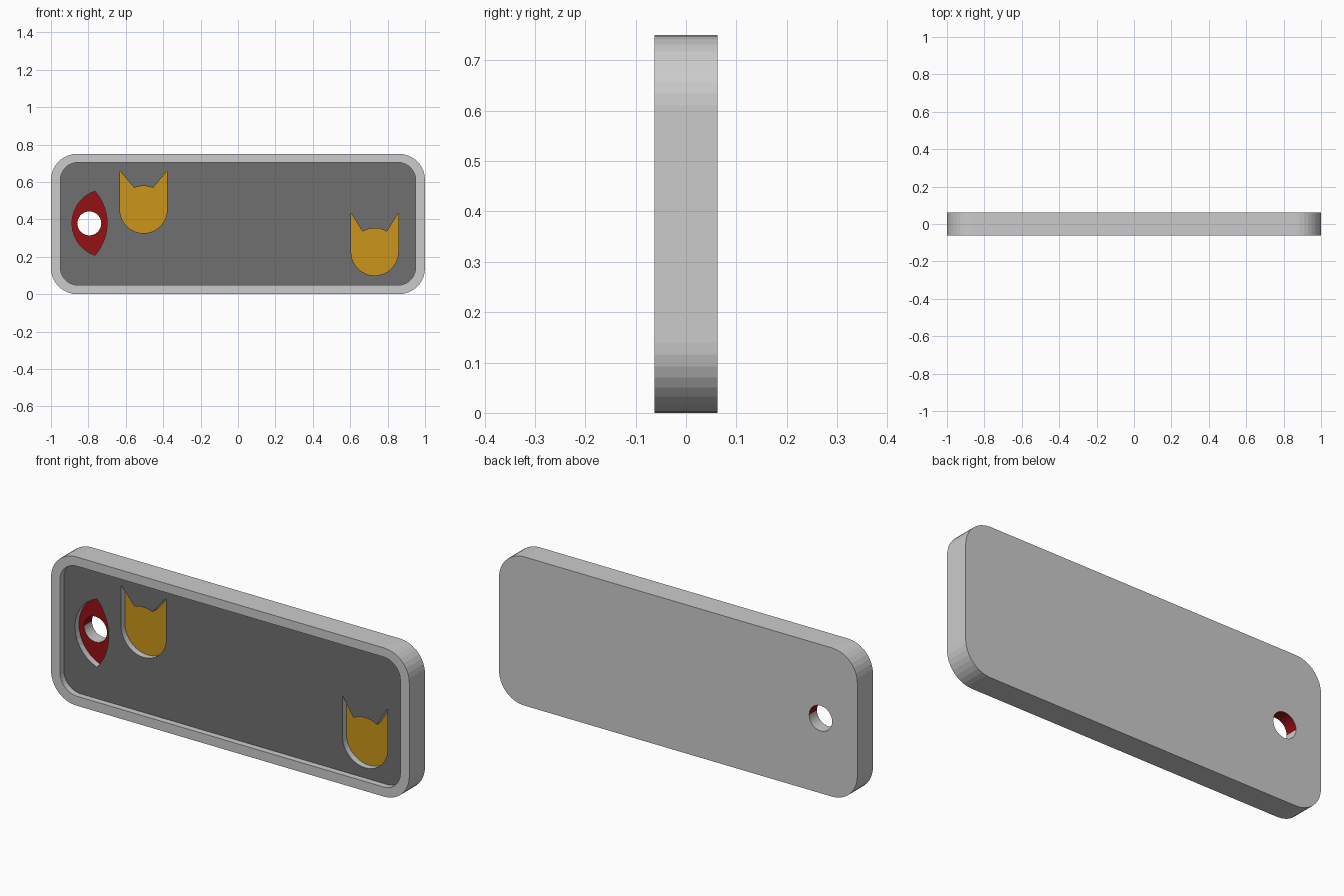
import bpy, bmesh
from math import sin, cos, pi, sqrt, asin, acos

if "Cube" in bpy.data.objects:
    bpy.data.objects.remove(bpy.data.objects["Cube"])


def arc(cx, cz, r, a0, a1, n):
    return [(cx + r * cos(a0 + (a1 - a0) * i / n), cz + r * sin(a0 + (a1 - a0) * i / n))
            for i in range(n + 1)]


def rounded_rect(x, z0, z1, r, n=9):
    pts = []
    for k, (cx, cz) in enumerate([(x - r, z1 - r), (r - x, z1 - r), (r - x, z0 + r), (x - r, z0 + r)]):
        pts += arc(cx, cz, r, k * pi / 2, (k + 1) * pi / 2, n)
    return pts


def cat_head(cx, cz, notch, r=0.126, ear=0.206):
    a = acos(notch / r)
    a = asin(sqrt(r * r - notch * notch) / r)
    pts = [(cx - r, cz + ear)] + arc(cx, cz, r, pi, 2 * pi, 24) + [(cx + r, cz + ear)]
    return pts + arc(cx, cz, r, a, pi - a, 8)


def eye(tip_x, cz, h, left, right, n=14):
    pts = []
    for bulge, side in ((right, 0), (left, pi)):
        r = (h * h + bulge * bulge) / (2 * bulge)
        half = asin(h / r)
        cx = tip_x + (bulge - r) * cos(side)
        pts += arc(cx, cz, r, side - half, side + half, n)[:-1]
    return pts


def prism(name, outline, y0, y1):
    bm = bmesh.new()
    face = bm.faces.new([bm.verts.new((x, y0, z)) for x, z in outline])
    ext = bmesh.ops.extrude_face_region(bm, geom=[face], use_keep_orig=True)
    bmesh.ops.translate(bm, vec=(0, y1 - y0, 0),
                        verts=[v for v in ext["geom"] if isinstance(v, bmesh.types.BMVert)])
    bmesh.ops.recalc_face_normals(bm, faces=bm.faces[:])
    mesh = bpy.data.meshes.new(name)
    bm.to_mesh(mesh)
    bm.free()
    ob = bpy.data.objects.new(name, mesh)
    bpy.context.collection.objects.link(ob)
    return ob


def material(name, rgb):
    m = bpy.data.materials.new(name)
    m.diffuse_color = (*rgb, 1)
    m.use_nodes = True
    m.node_tree.nodes["Principled BSDF"].inputs["Base Color"].default_value = m.diffuse_color
    return m


# rounded tag body
HALF, RECESS, POCKET = 0.0625, -0.0315, 0.0
tag = prism("tag_body", rounded_rect(1.0, 0.0, 0.75, 0.14), -HALF, HALF)

# front recess, eye and cat head pockets, keyring hole
HX, HZ, HR = -0.795, 0.378, 0.064
cuts = [
    ("recess_cutter", rounded_rect(0.95, 0.048, 0.704, 0.095), RECESS),
    ("eye_cutter", eye(-0.765, 0.379, 0.172, 0.123, 0.065), POCKET),
    ("upper_cat_cutter", cat_head(-0.505, 0.452, 0.05), POCKET),
    ("lower_cat_cutter", cat_head(0.731, 0.226, 0.065), POCKET),
    ("hole_cutter", arc(HX, HZ, HR, 0, 2 * pi, 32)[:-1], 0.1),
]
bpy.context.view_layer.objects.active = tag
for name, outline, depth in cuts:
    cutter = prism(name, outline, -0.1, depth)
    cutter.hide_render = True
    mod = tag.modifiers.new(name, 'BOOLEAN')
    mod.operation, mod.solver, mod.object = 'DIFFERENCE', 'EXACT', cutter
    bpy.ops.object.modifier_apply(modifier=mod.name)
    bpy.data.objects.remove(cutter)

# colours: dark recess floor, red eye floor and upper hole wall, gold cat floors
tag.data.materials.clear()
tag.data.materials.append(None)
for m in (material("dark_grey", (0.16, 0.16, 0.16)), material("red", (0.3, 0.005, 0.007)),
          material("gold", (0.6, 0.3, 0.01))):
    tag.data.materials.append(m)
for p in tag.data.polygons:
    c, p.material_index = p.center, 0
    if p.normal.y < -0.9:
        if abs(c.y - RECESS) < 0.005:
            p.material_index = 1
        elif abs(c.y - POCKET) < 0.005:
            p.material_index = 2 if c.x < -0.68 else 3
    elif abs(p.normal.y) < 0.1 and (c.x - HX) ** 2 + (c.z - HZ) ** 2 < (HR + 0.005) ** 2 and c.z > HZ:
        p.material_index = 2
